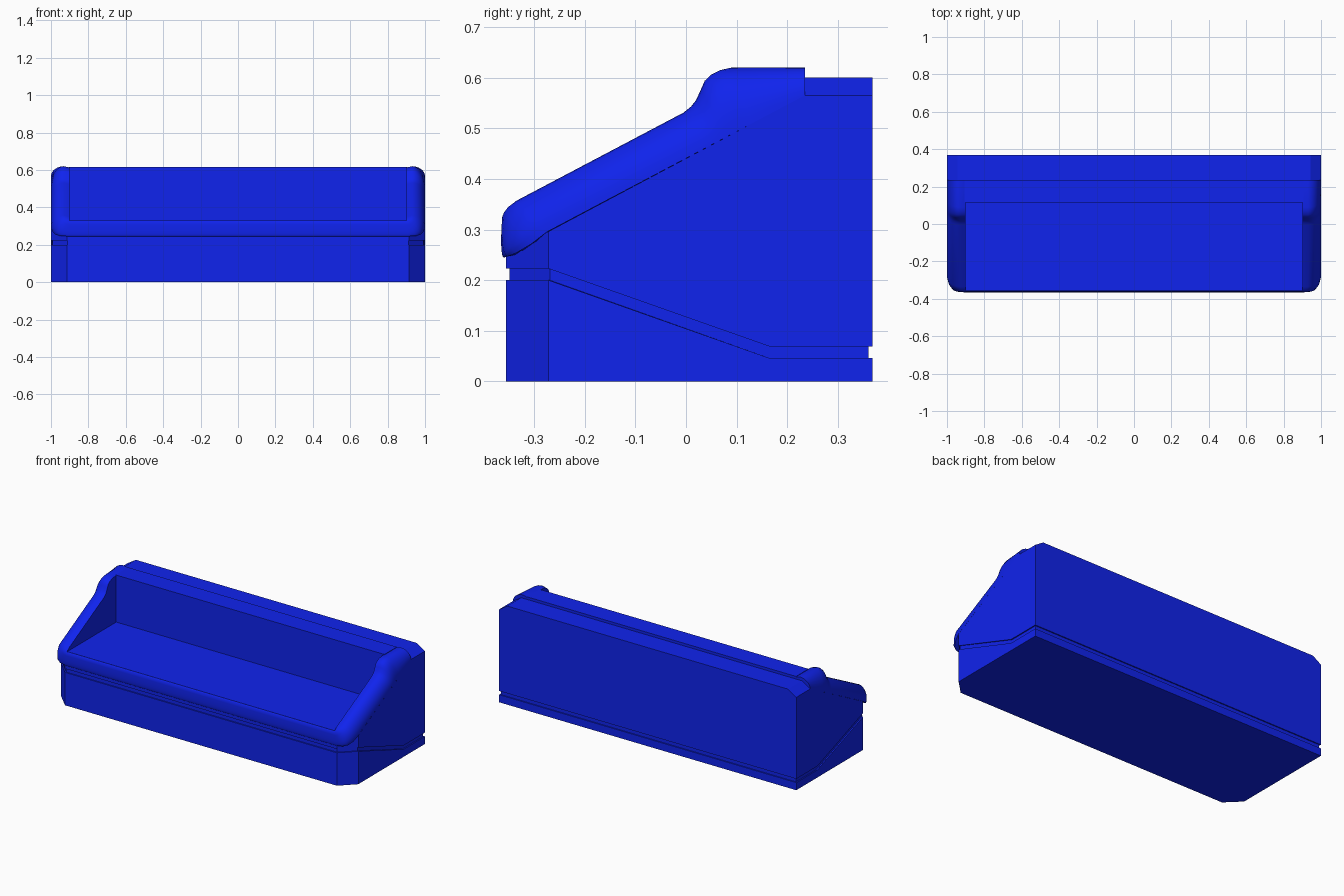
import bpy, bmesh, math
from mathutils import Vector

if "Cube" in bpy.data.objects:
    bpy.data.objects.remove(bpy.data.objects["Cube"])

blue = bpy.data.materials.new("blue")
blue.diffuse_color = (0.005, 0.017, 0.85, 1)
blue.use_nodes = True
blue.node_tree.nodes["Principled BSDF"].inputs["Base Color"].default_value = blue.diffuse_color


def finish(name, bm, drop=None, smooth=False):
    bmesh.ops.recalc_face_normals(bm, faces=bm.faces)
    if drop:
        bmesh.ops.delete(bm, geom=[drop], context='FACES_ONLY')
    me = bpy.data.meshes.new(name)
    bm.to_mesh(me)
    bm.free()
    ob = bpy.data.objects.new(name, me)
    bpy.context.collection.objects.link(ob)
    me.materials.append(blue)
    if smooth:
        bpy.ops.object.select_all(action='DESELECT')
        ob.select_set(True)
        bpy.context.view_layer.objects.active = ob
        bpy.ops.object.shade_smooth_by_angle(angle=math.radians(35))
    return ob


def loft(name, rings, open_end=False, smooth=False):
    """Skin closed rings of equal length and cap both ends."""
    bm = bmesh.new()
    vs = [[bm.verts.new(p) for p in r] for r in rings]
    n = len(vs[0])
    for a, b in zip(vs, vs[1:]):
        for i in range(n):
            j = (i + 1) % n
            bm.faces.new((a[i], a[j], b[j], b[i]))
    bm.faces.new(vs[0])
    end = bm.faces.new(vs[-1])
    return finish(name, bm, end if open_end else None, smooth)


def mirrored(points):
    return list(points) + [(-x, y, z) for x, y, z in reversed(points)]


# Cabinet body: chamfered front corners, sloped groove all round, open top
def groove_z(y):
    t = min(max((y + 0.27) / 0.435, 0), 1)
    return 0.2 - 0.154 * t


plan = [(0.915, -0.356), (1, -0.272), (1, 0.165), (1, 0.235), (1, 0.368)]
inset = [(0.912, -0.349), (0.993, -0.269), (0.993, 0.165), (0.993, 0.235), (0.993, 0.361)]
top_z = [0.25, 0.296, 0.528, 0.565, 0.565]


def ring(outline, zs):
    return mirrored([(x, y, z) for (x, y), z in zip(outline, zs)])


low = [groove_z(y) for x, y in plan]
high = [z + 0.023 for z in low]
loft("cabinet_body", [ring(plan, [0] * 5), ring(plan, low), ring(inset, low),
                      ring(inset, high), ring(plan, high), ring(plan, top_z)],
     open_end=True)

# Back top beam with chamfered ends
beam = mirrored([(1, 0, 0.565), (0.945, 0, 0.6)])
loft("back_top_beam", [[(x, y, z) for x, _, z in beam] for y in (0.235, 0.368)])


# Deck floor and inner back panel
def box(name, y0, y1, z0, z1, x=0.905):
    loft(name, [[(-x, y0, z), (x, y0, z), (x, y1, z), (-x, y1, z)] for z in (z0, z1)])


box("deck_floor", -0.355, 0.2, 0.26, 0.33)
box("inner_back_panel", 0.115, 0.235, 0.32, 0.616)


# Rounded rim: runs down one side, across the front and up the other
def section(under, outer, corner, crest, inner, wall):
    o, c, m = Vector(outer), Vector(corner), Vector(crest)
    centre = o + m - c
    arc = []
    for i in range(9):
        a = math.pi / 2 * i / 8
        arc.append(tuple(centre + (o - centre) * math.cos(a) + (m - centre) * math.sin(a)))
    return [under] + arc + [inner, wall]


# outer edge y, crest y, crest z for the side stations, back to front
side = [(0.235, 0.235, 0.62), (0.13, 0.09, 0.62), (0.112, 0.068, 0.615),
        (0.10, 0.05, 0.606), (0.088, 0.037, 0.594), (0.078, 0.03, 0.578),
        (0.068, 0.02, 0.556), (0.058, 0.01, 0.543), (0.045, -0.005, 0.531),
        (-0.275, -0.335, 0.357)]
rim = []
for oy, my, mz in side:
    oz = 0.565 + (oy - 0.235) * 0.529
    rim.append(section((0.994, oy, oz), (1, oy, oz), (1, my, mz), (0.93, my, mz),
                       (0.9, my, mz - 0.008), (0.9, my, 0.325)))
# corner bend, then the front lip
rim.append(section((0.965, -0.29, 0.28), (0.993, -0.305, 0.272), (0.993, -0.36, 0.315),
                   (0.926, -0.352, 0.344), (0.9, -0.35, 0.338), (0.9, -0.348, 0.322)))
rim.append(section((0.94, -0.315, 0.262), (0.975, -0.335, 0.254), (0.978, -0.369, 0.27),
                   (0.92, -0.36, 0.333), (0.9, -0.355, 0.333), (0.9, -0.349, 0.32)))
rim.append(section((0.925, -0.33, 0.252), (0.95, -0.352, 0.247), (0.95, -0.37, 0.25),
                   (0.91, -0.363, 0.325), (0.9, -0.357, 0.331), (0.9, -0.349, 0.32)))
rim.append(section((0.9, -0.34, 0.248), (0.91, -0.36, 0.245), (0.91, -0.37, 0.245),
                   (0.9, -0.363, 0.323), (0.9, -0.357, 0.33), (0.9, -0.349, 0.32)))
rim += [[(-x, y, z) for x, y, z in s] for s in reversed(rim)]
loft("rounded_rim", rim, smooth=True)
